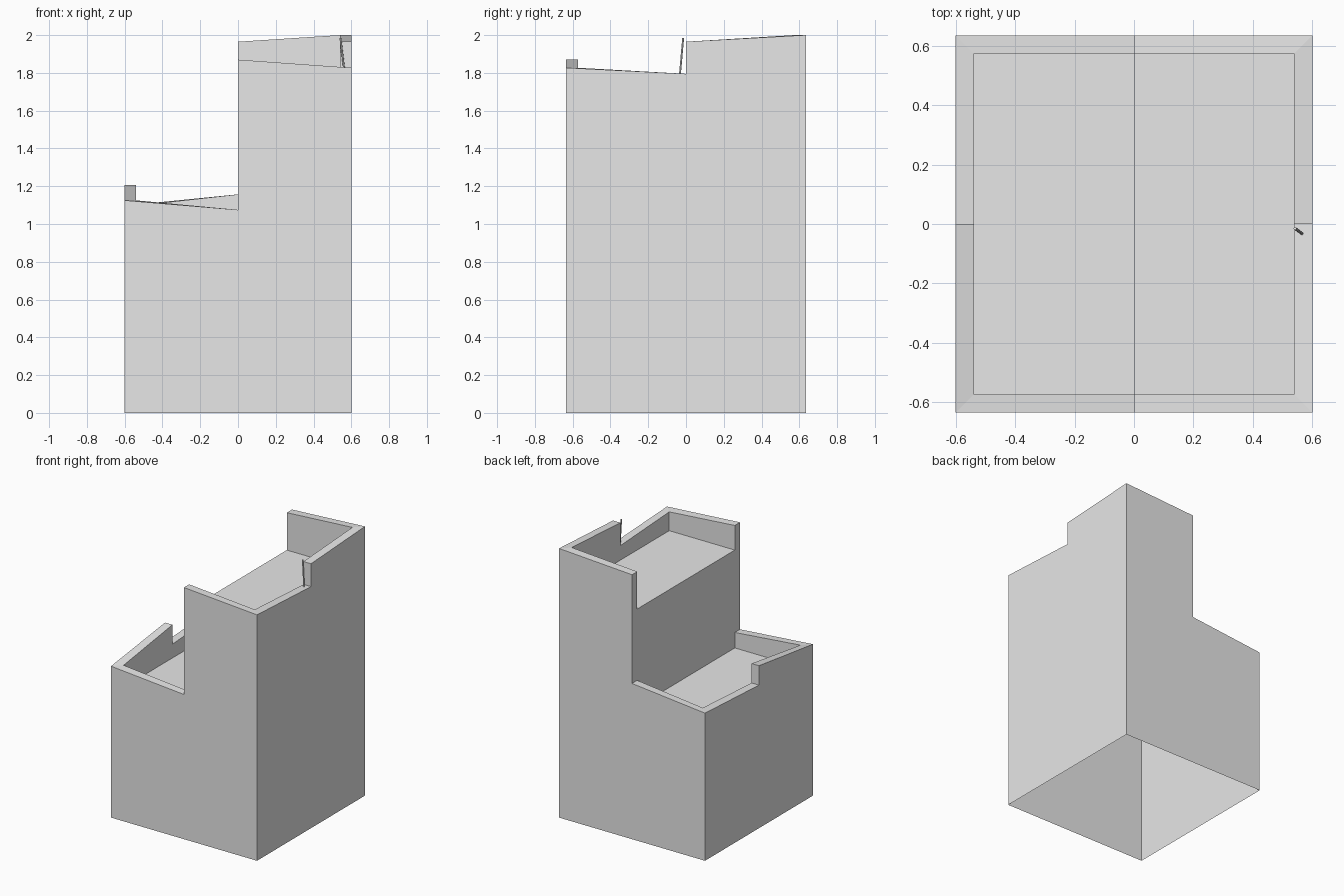
import bpy
import bmesh
from mathutils import Vector

cube = bpy.data.objects.get("Cube")
if cube:
    bpy.data.objects.remove(cube, do_unlink=True)

HALF_X, HALF_Y, WALL = 0.6, 0.634, 0.061
HIGH_DECK, LOW_DECK = 1.687, 0.96

grey = bpy.data.materials.new("plain grey")
grey.use_nodes = True
colour = (0.8, 0.8, 0.8, 1)
grey.diffuse_color = colour
grey.node_tree.nodes["Principled BSDF"].inputs["Base Color"].default_value = colour


def finish(bm, name):
    bmesh.ops.remove_doubles(bm, verts=bm.verts, dist=0.0005)
    bmesh.ops.recalc_face_normals(bm, faces=bm.faces)
    mesh = bpy.data.meshes.new(name)
    bm.to_mesh(mesh)
    bm.free()
    mesh.materials.append(grey)
    obj = bpy.data.objects.new(name, mesh)
    bpy.context.collection.objects.link(obj)
    return obj


# Rim heights going round the walls: tall half first, then the low half
rim = [(0, -1, 1.87), (1, -1, 1.827), (1, 0, 1.795), (1, 0, 1.965),
       (1, 1, 2.0), (0, 1, 1.965), (0, 1, 1.157), (-1, 1, 1.097),
       (-1, 0, 1.063), (-1, 0, 1.207), (-1, -1, 1.125), (0, -1, 1.075)]
outer = [Vector((x * HALF_X, y * HALF_Y, z)) for x, y, z in rim]
inner = [Vector((x * (HALF_X - WALL), y * (HALF_Y - WALL), z)) for x, y, z in rim]
count = len(rim)

bm = bmesh.new()


def face(points):
    bm.faces.new([bm.verts.new(p) for p in points])


def wall(points, base):
    # Vertical sheet from a base height up to the rim
    ends = [Vector((p.x, p.y, base)) for p in (points[-1], points[0])]
    face(list(points) + ends)


# Outer walls, open underneath
for side in ((10, 11, 0, 1), (1, 2, 3, 4), (4, 5, 6, 7), (7, 8, 9, 10)):
    wall([outer[i] for i in side], 0)

# Sloping wall tops and their steps
for i in range(count):
    j = (i + 1) % count
    face([outer[i], outer[j], inner[j], inner[i]])

# Inner parapet faces above each deck
for side in ((0, 1), (1, 2, 3, 4), (4, 5), (6, 7), (7, 8, 9, 10), (10, 11)):
    wall([inner[i] for i in side], HIGH_DECK if side[0] < 6 else LOW_DECK)

# Decks and the dividing wall between them
ix, iy = HALF_X - WALL, HALF_Y - WALL
for x, z in ((ix, HIGH_DECK), (-ix, LOW_DECK)):
    face([(0, -iy, z), (x, -iy, z), (x, iy, z), (0, iy, z)])
face([(0, -iy, LOW_DECK), (0, iy, LOW_DECK), (0, iy, HIGH_DECK), (0, -iy, HIGH_DECK)])
finish(bm, "stepped_building")

# Thin leaning rod beside the step in the tall wall
foot, tip = Vector((0.565, -0.032, 1.793)), Vector((0.542, -0.015, 1.985))
bm = bmesh.new()
bmesh.ops.create_cone(bm, cap_ends=True, segments=8, radius1=0.005, radius2=0.005,
                      depth=(tip - foot).length)
rod = finish(bm, "leaning_rod")
rod.location = (foot + tip) / 2
rod.rotation_euler = (tip - foot).to_track_quat("Z", "Y").to_euler()
